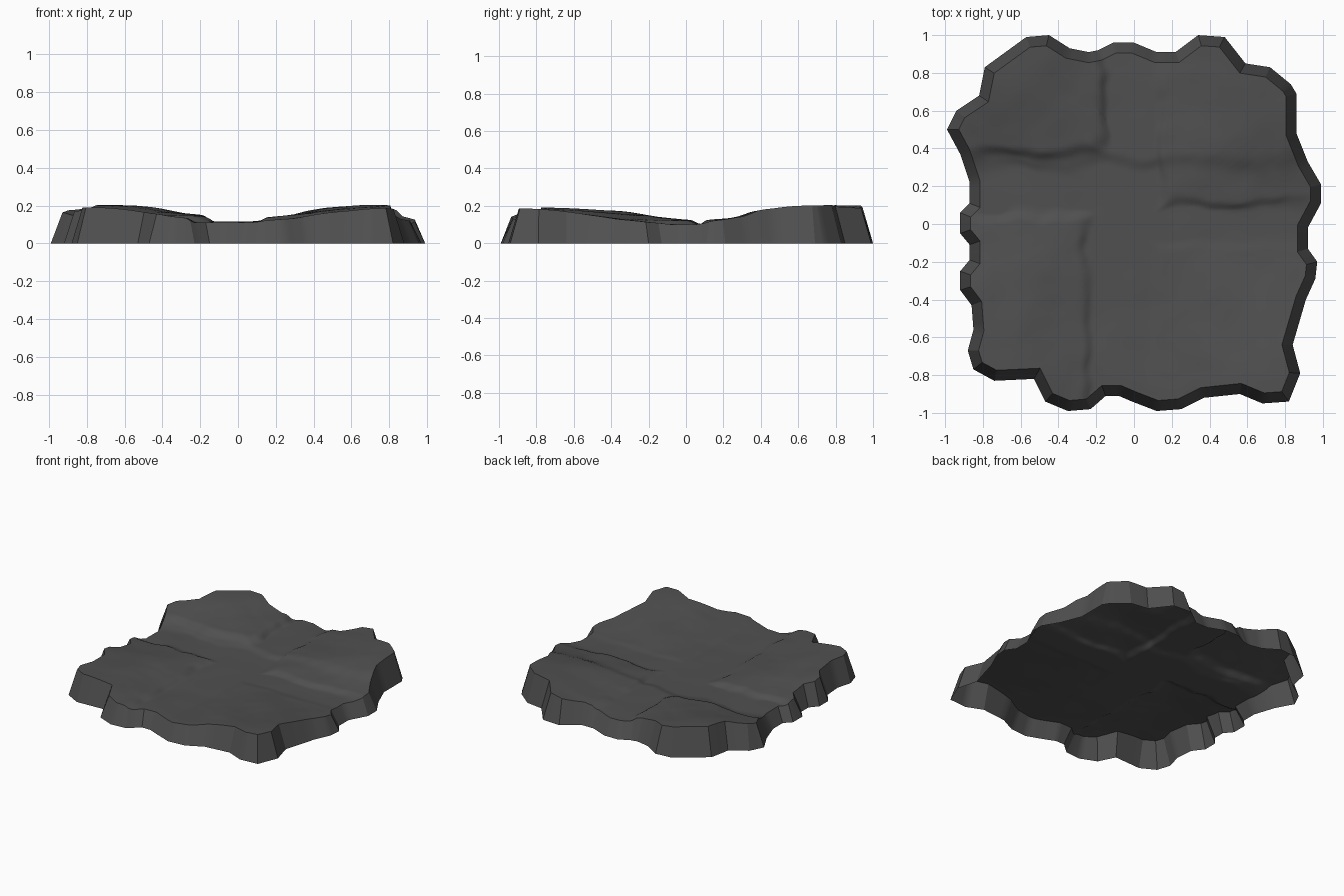
import bpy, bmesh
from mathutils import Vector, noise

cube = bpy.data.objects.get("Cube")
if cube:
    bpy.data.objects.remove(cube, do_unlink=True)

# Foot outline of the slab, clockwise from above, in hundredths
FOOT = [
    # back
    (-45, 100), (-34, 93), (-24, 91), (-19, 92), (-11, 96), (0, 96), (12, 91),
    (22, 91), (34, 100), (48, 99), (59, 85), (72, 83), (83, 74), (86, 69),
    # left
    (86, 48), (92, 33), (99, 21), (99, 11), (92, -2), (92, -13), (97, -20),
    (96, -29), (91, -40), (84, -64), (88, -79), (82, -94),
    # front
    (68, -95), (56, -90), (37, -92), (25, -98), (12, -99), (-1, -94), (-8, -91),
    (-15, -91), (-23, -98), (-35, -99), (-47, -94), (-53, -82), (-74, -83),
    # right
    (-85, -77), (-88, -67), (-85, -56), (-86, -43), (-92, -35), (-92, -25),
    (-87, -19), (-87, -11), (-92, -5), (-92, 6), (-87, 11), (-87, 22),
    (-92, 37), (-99, 50), (-94, 60), (-82, 68), (-79, 83), (-57, 99),
]
foot = [Vector(p) / 100 for p in FOOT]

INSET = 0.055     # how far the walls lean inward
SPLITS = 4        # pieces per outline edge
RINGS = 48        # rings across the ground

# Corner plateaus: x side, y side, x edge, y edge, cliff, rise, slope width
PLATEAUS = [
    (-1, 1, -0.14, 0.35, 0.030, 0.060, 0.40),
    (1, 1, 0.11, 0.08, 0.020, 0.070, 0.50),
    (-1, -1, -0.22, 0.06, 0.022, 0.062, 0.50),
    (1, -1, 0.08, -0.08, 0.006, 0.076, 0.65),
]


def smooth(a, b, v):
    t = min(max((v - a) / (b - a), 0), 1)
    return t * t * (3 - 2 * t)


def wobble(x, y, scale, seed):
    return noise.noise(Vector((x * scale, y * scale, seed)))


def ground_height(x, y):
    """Valleys crossing in the middle, a plateau in each corner."""
    u = x + 0.05 * wobble(x, y, 4, 1) + 0.015 * wobble(x, y, 11, 2)
    v = y + 0.06 * wobble(x, y, 4, 3) + 0.015 * wobble(x, y, 11, 4)
    z = 0.1 + 0.015 * smooth(0.28, 0.36, v) + 0.012 * smooth(-0.4, -0.9, y)
    for sx, sy, x0, y0, cliff, rise, width in PLATEAUS:
        dx, dy = sx * (u - x0), sy * (v - y0)
        if dx > 0 and dy > 0:
            inside = dx * dy / (dx * dx + dy * dy) ** 0.5
            z += cliff * smooth(0, 0.06, inside)
            z += rise * smooth(0, width, inside)
    return min(z + 0.004 * wobble(x, y, 5, 5), 0.205)


def inset(points, amount):
    """Move every corner inward along its mitred normal."""
    moved = []
    for i, p in enumerate(points):
        before = (p - points[i - 1]).normalized()
        after = (points[(i + 1) % len(points)] - p).normalized()
        inward = Vector((before.y + after.y, -before.x - after.x)).normalized()
        lean = max(inward.dot(Vector((after.y, -after.x))), 0.75)
        moved.append(p + inward * amount / lean)
    return moved


def split(points):
    return [p.lerp(points[(i + 1) % len(points)], k / SPLITS)
            for i, p in enumerate(points) for k in range(SPLITS)]


def add_ring(bm, points, height):
    return [bm.verts.new((p.x, p.y, height(p.x, p.y))) for p in points]


def bridge(bm, outer, inner):
    for i in range(len(outer)):
        j = (i + 1) % len(outer)
        bm.faces.new((outer[i], outer[j], inner[j], inner[i]))


# Leaning side walls
bm = bmesh.new()
rim = split(inset(foot, INSET))
bottom = add_ring(bm, split(foot), lambda x, y: 0)
ring = add_ring(bm, rim, ground_height)
bridge(bm, bottom, ring)

# Ground surface as rings closing on the middle, open underneath
for k in range(RINGS - 1, 0, -1):
    inner = add_ring(bm, [p * k / RINGS for p in rim], ground_height)
    bridge(bm, ring, inner)
    ring = inner
middle = bm.verts.new((0, 0, ground_height(0, 0)))
for i in range(len(ring)):
    bm.faces.new((ring[i - 1], ring[i], middle))

# The outline runs clockwise, so turn every face to look outward
bmesh.ops.reverse_faces(bm, faces=bm.faces)

mesh = bpy.data.meshes.new("rock_ground")
bm.to_mesh(mesh)
bm.free()
rock = bpy.data.objects.new("rock_ground", mesh)
bpy.context.collection.objects.link(rock)

# Dark grey stone
stone = bpy.data.materials.new("dark_grey_stone")
stone.use_nodes = True
grey = (0.08, 0.08, 0.08, 1)
stone.diffuse_color = grey
shader = stone.node_tree.nodes["Principled BSDF"]
shader.inputs["Base Color"].default_value = grey
shader.inputs["Roughness"].default_value = 0.9
mesh.materials.append(stone)

# Smooth ground, crisp rim and wall corners
bpy.ops.object.select_all(action="DESELECT")
rock.select_set(True)
bpy.context.view_layer.objects.active = rock
bpy.ops.object.shade_smooth_by_angle(angle=0.45)
